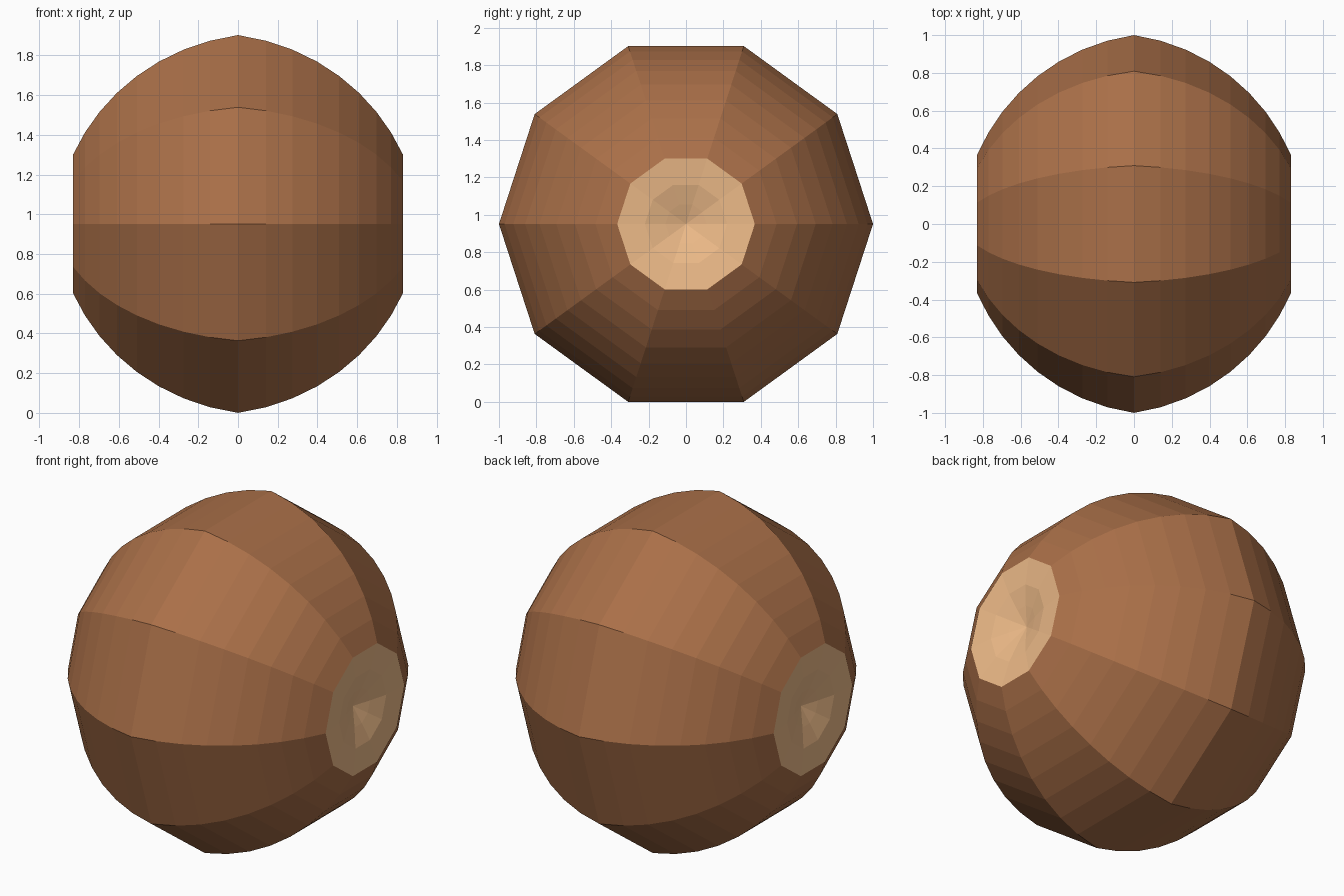
import bpy, bmesh, math

if "Cube" in bpy.data.objects:
    bpy.data.objects.remove(bpy.data.objects["Cube"])

SIDES = 10
CZ = math.sin(math.radians(72))  # axis height: flat facet rests on z = 0


def material(name, rgb):
    m = bpy.data.materials.new(name)
    m.diffuse_color = (*rgb, 1)
    m.use_nodes = True
    m.node_tree.nodes["Principled BSDF"].inputs["Base Color"].default_value = m.diffuse_color
    return m


wood = material("dark_wood", (0.40, 0.16, 0.065))
cut = material("cut_wood", (0.86, 0.50, 0.25))

# Outer profile (x, radius): bulging arc from the rim to the ridge at x = 0
side = []
for i in range(9):
    t = i / 8
    a = math.radians(23.9 + 66.1 * t)
    r = 0.908 + 0.092 * t ** 1.8
    side.append((r * math.cos(a), r * math.sin(a)))
side[-1] = (0, 1)

# Shallow dish in each end, from centre out to the rim
dish = [(0.75, 0), (0.785, 0.11), (0.815, 0.22)]
half = dish + side
profile = [(-x, r) for x, r in half] + half[-2::-1]

# Spin the profile around the x axis as a ten-sided solid
bm = bmesh.new()
rings = []
for x, r in profile:
    n = SIDES if r > 0 else 1
    rings.append([bm.verts.new((x, r * math.cos(k * math.tau / SIDES),
                                CZ + r * math.sin(k * math.tau / SIDES)))
                  for k in range(n)])
last = len(rings) - 2
for j, (a, b) in enumerate(zip(rings, rings[1:])):
    for k in range(SIDES):
        quad = [a[k % len(a)], a[(k + 1) % len(a)],
                b[(k + 1) % len(b)], b[k % len(b)]]
        f = bm.faces.new(list(dict.fromkeys(quad)))
        f.material_index = int(j < len(dish) or j > last - len(dish))
bmesh.ops.recalc_face_normals(bm, faces=bm.faces[:])

mesh = bpy.data.meshes.new("faceted_barrel")
bm.to_mesh(mesh)
bm.free()
mesh.materials.append(wood)
mesh.materials.append(cut)
bpy.context.collection.objects.link(bpy.data.objects.new("faceted_barrel", mesh))
